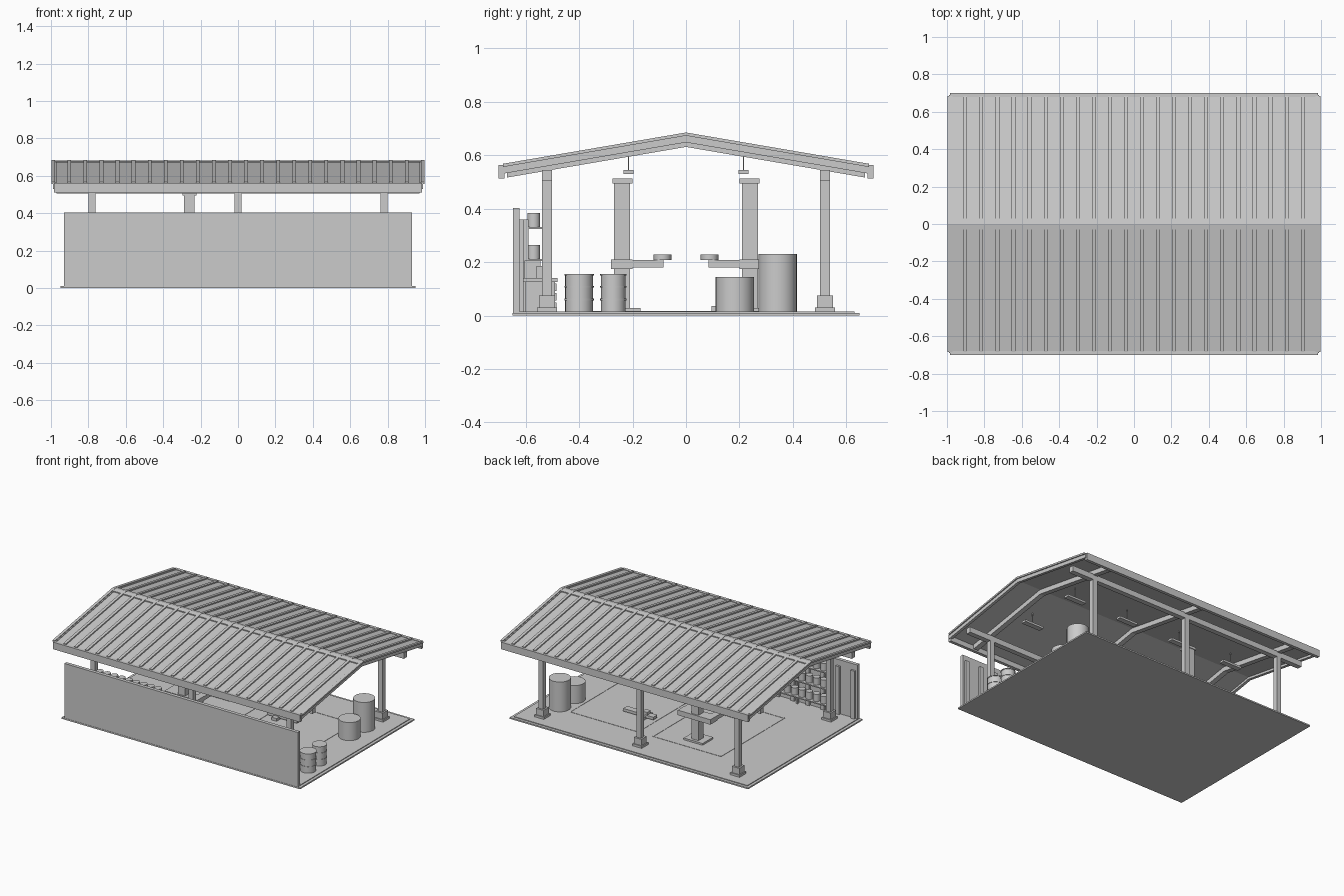
import bpy, bmesh, math
from mathutils import Matrix, Vector

if "Cube" in bpy.data.objects:
    bpy.data.objects.remove(bpy.data.objects["Cube"])

grey = bpy.data.materials.new("light_grey")
grey.use_nodes = True
COLOUR = (0.6, 0.6, 0.6, 1)
grey.diffuse_color = COLOUR
grey.node_tree.nodes["Principled BSDF"].inputs["Base Color"].default_value = COLOUR


def finish(name, bm, smooth=False):
    bmesh.ops.recalc_face_normals(bm, faces=bm.faces)
    mesh = bpy.data.meshes.new(name)
    bm.to_mesh(mesh)
    bm.free()
    mesh.materials.append(grey)
    ob = bpy.data.objects.new(name, mesh)
    bpy.context.collection.objects.link(ob)
    if smooth:
        bpy.ops.object.select_all(action='DESELECT')
        ob.select_set(True)
        bpy.context.view_layer.objects.active = ob
        bpy.ops.object.shade_smooth_by_angle(angle=math.radians(40))
    return ob


def boxes(name, items):
    """One object from boxes, each given as x, y and z ranges."""
    bm = bmesh.new()
    for lo_hi in items:
        lo, hi = Vector(r[0] for r in lo_hi), Vector(r[1] for r in lo_hi)
        m = Matrix.Translation((lo + hi) / 2) @ Matrix.Diagonal((*(hi - lo), 1))
        bmesh.ops.create_cube(bm, size=1, matrix=m)
    return finish(name, bm)


def span(c, w):
    return (c - w / 2, c + w / 2)


def cylinders(name, items, sides=24):
    """One object from upright cylinders: x, y, radius, bottom, top."""
    bm = bmesh.new()
    for x, y, r, lo, hi in items:
        bmesh.ops.create_cone(bm, cap_ends=True, segments=sides, radius1=r, radius2=r,
                              depth=hi - lo, matrix=Matrix.Translation((x, y, (lo + hi) / 2)))
    return finish(name, bm, True)


SLOPE = 0.171


def chevrons(name, centres, width, top, thick, half, inner=0):
    """Gabled strips following the roof pitch, extruded along x."""
    bm = bmesh.new()
    for x in centres:
        for s in (-1, 1):
            outline = [(s * inner, top - SLOPE * inner), (s * half, top - SLOPE * half),
                       (s * half, top - SLOPE * half - thick), (s * inner, top - SLOPE * inner - thick)]
            f = bm.faces.new([bm.verts.new((x - width / 2, y, z)) for y, z in outline])
            new = bmesh.ops.extrude_face_region(bm, geom=[f])["geom"]
            bmesh.ops.translate(bm, vec=(width, 0, 0),
                                verts=[v for v in new if isinstance(v, bmesh.types.BMVert)])
    return finish(name, bm)


POSTS = (-0.78, 0, 0.78)
FLOOR = 0.015

# Floor slab
boxes("floor_slab", [((-0.95, 0.95), (-0.65, 0.65), (0, 0.01)),
                     ((-0.93, 0.93), (-0.63, 0.63), (0.01, FLOOR))])
lines = []
for cx in (-0.26, 0.4):
    for s in (-1, 1):
        lines.append((span(cx + s * 0.27, 0.01), (-0.36, 0.36), (FLOOR, 0.017)))
        lines.append((span(cx, 0.54), span(s * 0.36, 0.01), (FLOOR, 0.017)))
boxes("floor_bay_lines", lines)

# Half-height wall with inner ribs
boxes("wall", [((-0.93, 0.93), (-0.648, -0.623), (0.01, 0.403))])
boxes("wall_ribs", [(span(-0.9 + i * 0.12, 0.03), (-0.623, -0.608), (FLOOR, 0.36))
                    for i in range(16)])

# Posts, footings and eave beams
boxes("posts", [(span(x, 0.036), span(y, 0.036), (FLOOR, 0.545))
                for x in POSTS for y in (-0.52, 0.52)])
boxes("post_footings", [(span(x, w), span(y, w), (FLOOR, h)) for x in POSTS
                        for y in (-0.52, 0.52) for w, h in ((0.075, 0.03), (0.06, 0.075))])
boxes("eave_beams", [((-0.97, 0.97), span(y, 0.036), (0.505, 0.545)) for y in (-0.52, 0.52)])

# Roof
chevrons("roof_sheet", [0], 1.97, 0.676, 0.012, 0.69)
chevrons("roof_ribs", [-0.988 + i * 1.976 / 23 for i in range(24)], 0.02, 0.685, 0.012, 0.685)
chevrons("ridge_cap", [0], 1.98, 0.683, 0.01, 0.03)
chevrons("verge_boards", [-0.98, 0.98], 0.02, 0.68, 0.032, 0.69)
chevrons("rafters", POSTS, 0.036, 0.665, 0.034, 0.67)
boxes("eave_fascia", [((-0.985, 0.985), span(s * 0.69, 0.022), (0.512, 0.563)) for s in (-1, 1)])

# Hanging lamps
lamps = [(x, y) for x in (-0.64, -0.2, 0.24, 0.68) for y in (-0.215, 0.215)]
boxes("lamp_boxes", [(span(x, 0.15), span(y, 0.038), (0.53, 0.545)) for x, y in lamps])
boxes("lamp_rods", [(span(x, 0.005), span(y, 0.005), (0.545, 0.635)) for x, y in lamps])

# Vehicle lift: two columns with carriages, arms and pads
LX = -0.26
parts, pads = [], []
for s in (-1, 1):
    def across(a, b):
        return tuple(sorted((s * a, s * b)))
    parts += [(span(LX, 0.056), across(0.21, 0.27), (FLOOR, 0.5)),
              (span(LX, 0.075), across(0.2, 0.275), (0.495, 0.513)),
              (span(LX, 0.15), across(0.17, 0.29), (FLOOR, 0.028)),
              (span(LX, 0.26), across(0.2, 0.28), (0.174, 0.21))]
    for dx in (-0.105, 0.105):
        parts.append((span(LX + dx, 0.05), across(0.085, 0.21), (0.18, 0.208)))
        pads.append((LX + dx, s * 0.088, 0.033, 0.208, 0.228))
boxes("vehicle_lift", parts)
cylinders("lift_pads", pads, 16)

# Floor jack
boxes("floor_jack", [(span(0.26, 0.24), span(0.15, 0.045), (0.025, 0.045)),
                     (span(0.22, 0.04), span(0.15, 0.11), (FLOOR, 0.035)),
                     (span(0.21, 0.04), span(0.15, 0.04), (0.045, 0.065))])

# Drums and banded barrels
cylinders("large_drums", [(0.76, 0.183, 0.072, FLOOR, 0.145), (0.765, 0.343, 0.072, FLOOR, 0.23)], 32)
barrels = []
for y, r in ((-0.4, 0.052), (-0.272, 0.046)):
    barrels.append((0.84, y, r, FLOOR, 0.153))
    barrels += [(0.84, y, r + 0.003, z - 0.003, z + 0.003) for z in (0.06, 0.107, 0.152)]
cylinders("barrels", barrels)

# Storage shelves with cans
boxes("shelf_unit", [((-0.74, -0.2), (-0.608, -0.535), span(z, 0.008)) for z in (0.09, 0.208, 0.327)]
      + [(span(x, 0.012), (-0.608, -0.59), (FLOOR, 0.36)) for x in (-0.735, -0.47, -0.205)])
cylinders("shelf_cans", [(-0.7 + i * 0.058, -0.57, 0.024, z, z + 0.052)
                         for i in range(9) for z in (0.094, 0.212, 0.331)], 14)

# Workbench with drawers and items
boxes("workbench", [((0.1, 0.72), (-0.608, -0.48), (0.125, 0.14)),
                    ((0.12, 0.3), (-0.6, -0.49), (FLOOR, 0.125)),
                    ((0.66, 0.7), (-0.6, -0.49), (FLOOR, 0.125))]
      + [((0.13, 0.29), (-0.49, -0.485), span(z, 0.028)) for z in (0.035, 0.07, 0.105)])
boxes("bench_items", [(span(0.2, 0.1), (-0.605, -0.545), (0.14, 0.205)),
                      (span(0.45, 0.05), (-0.56, -0.535), (0.14, 0.185)),
                      (span(0.56, 0.08), (-0.55, -0.5), (FLOOR, 0.075))])
